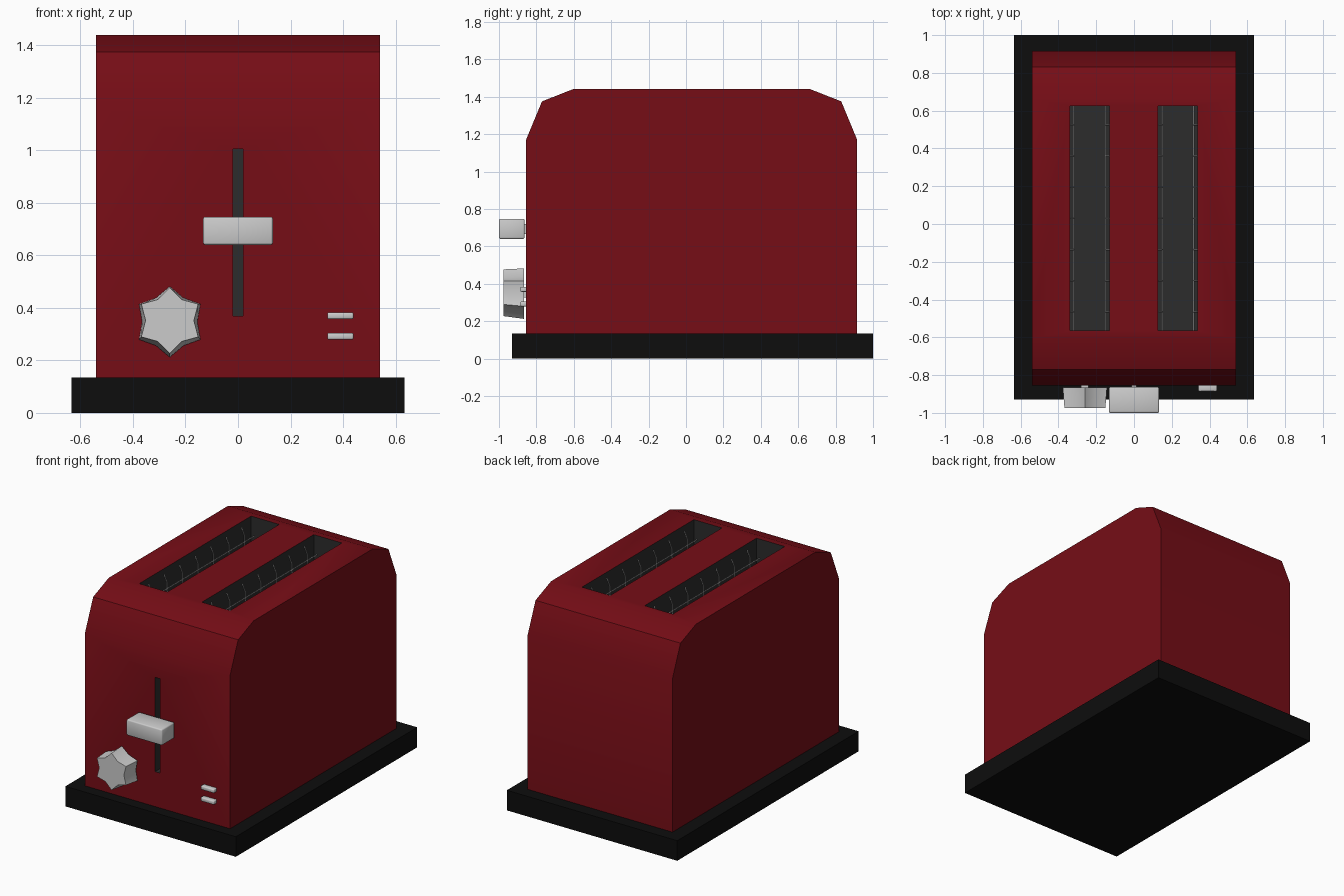
import bpy, bmesh, math
from mathutils import Vector

if "Cube" in bpy.data.objects:
    bpy.data.objects.remove(bpy.data.objects["Cube"])


def material(name, rgb):
    m = bpy.data.materials.new(name)
    m.diffuse_color = (*rgb, 1)
    m.use_nodes = True
    m.node_tree.nodes["Principled BSDF"].inputs["Base Color"].default_value = m.diffuse_color
    return m


RED = material("red_enamel", (0.18, 0.004, 0.008))
BLACK = material("black_plastic", (0.004, 0.004, 0.004))
DARK = material("dark_interior", (0.025, 0.025, 0.025))


def finish(name, bm, mats=(), angle=None):
    bmesh.ops.recalc_face_normals(bm, faces=bm.faces)
    me = bpy.data.meshes.new(name)
    bm.to_mesh(me)
    bm.free()
    ob = bpy.data.objects.new(name, me)
    bpy.context.collection.objects.link(ob)
    for m in mats:
        me.materials.append(m)
    if angle:
        smooth(ob, angle)
    return ob


def smooth(ob, angle):
    bpy.ops.object.select_all(action='DESELECT')
    bpy.context.view_layer.objects.active = ob
    ob.select_set(True)
    bpy.ops.object.shade_smooth_by_angle(angle=math.radians(angle))


def add_box(bm, lo, hi, mat=0):
    lo, hi = Vector(lo), Vector(hi)
    vs = bmesh.ops.create_cube(bm, size=1)["verts"]
    for v in vs:
        v.co = (lo + hi) / 2 + v.co * (hi - lo)
    for f in {f for v in vs for f in v.link_faces}:
        f.material_index = mat


def box(name, lo, hi, mats=(), bevel=0, segments=2):
    bm = bmesh.new()
    add_box(bm, lo, hi)
    if bevel:
        bmesh.ops.bevel(bm, geom=bm.edges[:], offset=bevel, segments=segments,
                        profile=0.5, affect='EDGES')
    return finish(name, bm, mats, 50 if bevel else None)


def loft(name, rings, mats=(), angle=None):
    """Closed solid through rings of equal point count."""
    bm = bmesh.new()
    loops = [[bm.verts.new(p) for p in r] for r in rings]
    n = len(loops[0])
    for a, b in zip(loops, loops[1:]):
        for i in range(n):
            j = (i + 1) % n
            bm.faces.new((a[i], a[j], b[j], b[i]))
    bm.faces.new(loops[0])
    bm.faces.new(loops[-1])
    return finish(name, bm, mats, angle)


# Base plate
box("base", (-0.635, -0.93, 0), (0.635, 1.0, 0.135), [BLACK])

# Body: side profile extruded across x
profile = [(-0.855, 0.13), (-0.855, 1.17), (-0.77, 1.375), (-0.605, 1.44),
           (0.665, 1.44), (0.83, 1.375), (0.915, 1.17), (0.915, 0.13)]
body = loft("body", [[(x, y, z) for y, z in profile] for x in (-0.54, 0.54)],
            [RED, DARK])

# Cut the two bread slots and the lever track
SLOTS = [(-0.34, -0.13), (0.127, 0.337)]
Y0, Y1, FLOOR = -0.565, 0.625, 0.35
bm = bmesh.new()
for x0, x1 in SLOTS:
    add_box(bm, (x0, Y0, FLOOR), (x1, Y1, 1.6), 1)
add_box(bm, (-0.019, -1.1, 0.37), (0.019, -0.75, 1.005), 1)
cutter = finish("slot_cutter", bm, [RED, DARK])
mod = body.modifiers.new("slots", 'BOOLEAN')
mod.object = cutter
mod.solver = 'EXACT'
bpy.context.view_layer.objects.active = body
bpy.ops.object.modifier_apply(modifier=mod.name)
bpy.data.objects.remove(cutter)
smooth(body, 45)

# Wire guards along both walls of every slot
cu = bpy.data.curves.new("slot_wires", 'CURVE')
cu.dimensions = '3D'
cu.bevel_depth = 0.004
cu.bevel_resolution = 0


def wire(points):
    s = cu.splines.new('POLY')
    s.points.add(len(points) - 1)
    for p, co in zip(s.points, points):
        p.co = (*co, 1)


for x0, x1 in SLOTS:
    for wall, d in ((x0, 1), (x1, -1)):
        x = wall + d * 0.022
        wire([(x, Y0, 1.31), (x, Y1, 1.31)])
        for i in range(7):
            y = -0.465 + i * 0.165
            wire([(x, y, FLOOR), (x, y, 1.35), (wall, y, 1.40)])
wires = bpy.data.objects.new("slot_wires", cu)
bpy.context.collection.objects.link(wires)
bpy.ops.object.select_all(action='DESELECT')
bpy.context.view_layer.objects.active = wires
wires.select_set(True)
bpy.ops.object.convert(target='MESH')

# Lever handle and its stem
box("lever", (-0.133, -1.0, 0.64), (0.133, -0.863, 0.747), bevel=0.008)
box("lever_stem", (-0.014, -0.88, 0.665), (0.014, -0.75, 0.72))

# Six-pointed browning knob, tapered towards the front
KX, KZ = -0.26, 0.347


def star(y, outer, inner, lift=0):
    pts = []
    for i in range(12):
        a = math.pi / 2 + i * math.pi / 6
        r = inner if i % 2 else outer
        pts.append((KX + r * math.cos(a), y, KZ + lift + r * math.sin(a)))
    return pts


loft("knob", [star(-0.865, 0.135, 0.105), star(-0.975, 0.125, 0.092, 0.005)], angle=25)
box("knob_stem", (KX - 0.02, -0.875, KZ - 0.02), (KX + 0.02, -0.84, KZ + 0.02))

# Two small push buttons
for i, z in enumerate((0.292, 0.37)):
    box(f"button_{i + 1}", (0.34, -0.886, z - 0.013), (0.44, -0.845, z + 0.013), bevel=0.006)
